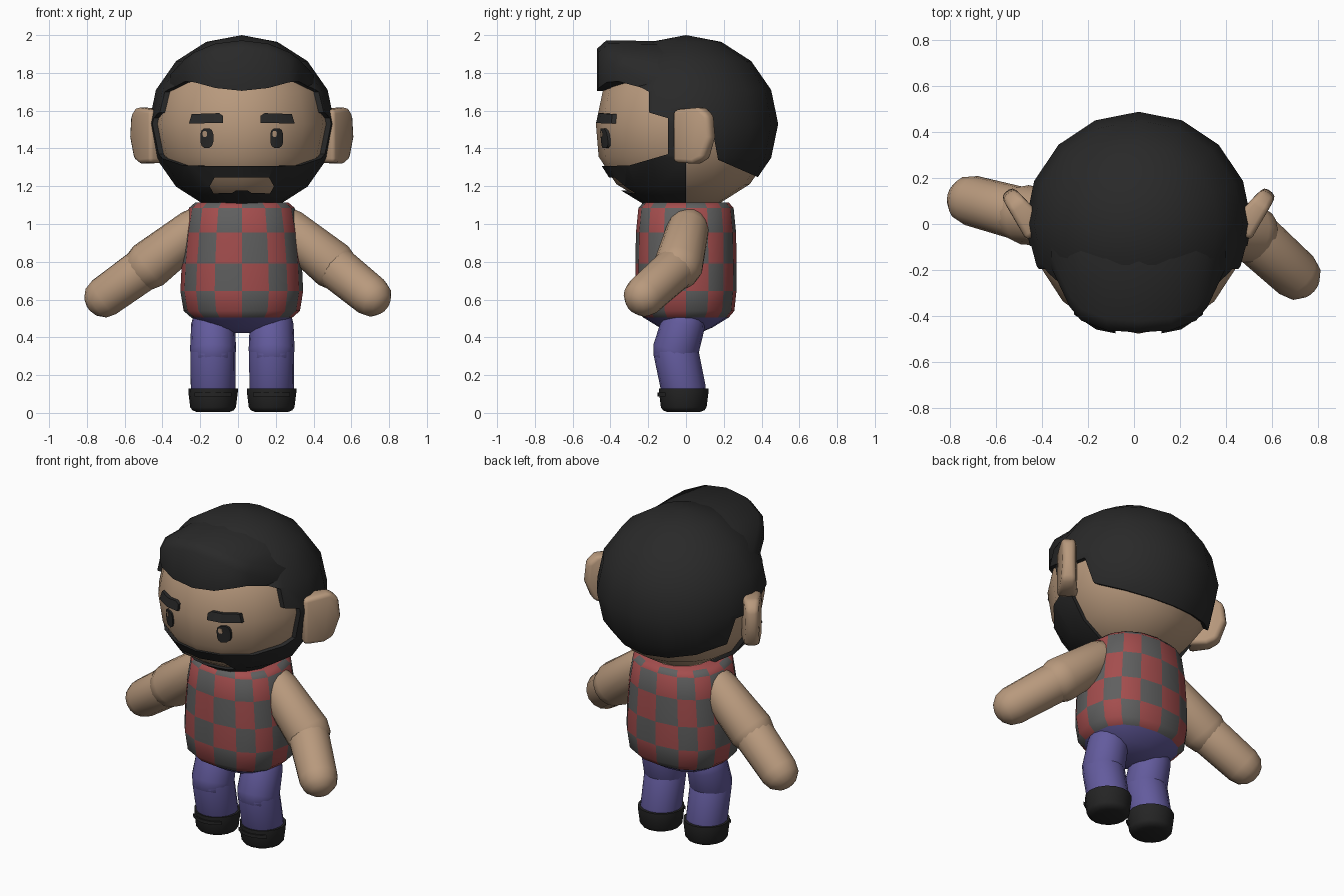
import bpy, bmesh, math
from mathutils import Vector, Matrix

if "Cube" in bpy.data.objects:
    bpy.data.objects.remove(bpy.data.objects["Cube"])

CX = 0.02                      # body centre line
HEAD = Vector((CX, 0, 1.53))


def material(name, r, g, b):
    m = bpy.data.materials.new(name)
    m.diffuse_color = (r, g, b, 1)
    m.use_nodes = True
    m.node_tree.nodes["Principled BSDF"].inputs["Base Color"].default_value = m.diffuse_color
    return m


SKIN = material("skin", 0.48, 0.32, 0.205)
HAIR = material("black_hair", 0.022, 0.022, 0.022)
RED = material("shirt_red", 0.37, 0.075, 0.075)
GREY = material("shirt_grey", 0.115, 0.115, 0.115)
BLUE = material("trouser_blue", 0.125, 0.105, 0.34)
SHOE = material("shoe_black", 0.018, 0.018, 0.018)


def finish(name, bm, *mats):
    bmesh.ops.recalc_face_normals(bm, faces=bm.faces)
    me = bpy.data.meshes.new(name)
    bm.to_mesh(me)
    bm.free()
    ob = bpy.data.objects.new(name, me)
    bpy.context.collection.objects.link(ob)
    for m in mats:
        me.materials.append(m)
    return ob


def loft(name, rings, *mats):
    """Skin a list of equal closed rings and cap both ends."""
    bm = bmesh.new()
    vs = [[bm.verts.new(p) for p in ring] for ring in rings]
    n = len(vs[0])
    for a, b in zip(vs, vs[1:]):
        for i in range(n):
            j = (i + 1) % n
            bm.faces.new((a[i], a[j], b[j], b[i]))
    bm.faces.new(vs[0][::-1])
    bm.faces.new(vs[-1])
    return finish(name, bm, *mats)


def ball(name, rx, ry, rz, mat):
    """Head-shaped ball with a fuller jaw at the front."""
    bm = bmesh.new()
    bmesh.ops.create_uvsphere(bm, u_segments=16, v_segments=8, radius=1)
    for v in bm.verts:
        if v.co.y < 0 and v.co.z < 0:
            v.co.y *= 1 - 0.13 * v.co.z
    bm.transform(Matrix.Translation(HEAD) @ Matrix.Diagonal((rx, ry, rz, 1)))
    return finish(name, bm, mat)


def bake(ob):
    dg = bpy.context.evaluated_depsgraph_get()
    me = bpy.data.meshes.new_from_object(ob.evaluated_get(dg))
    ob.modifiers.clear()
    ob.data = me


def cut(ob, cutter, op):
    cutter.hide_render = True
    mod = ob.modifiers.new("cut", 'BOOLEAN')
    mod.operation, mod.object, mod.solver = op, cutter, 'EXACT'
    bake(ob)
    bpy.data.objects.remove(cutter)


def front_prism(pts):
    """Outline in x, z running through the front half of the head."""
    return loft("cutter", [[(x, y, z) for x, z in pts] for y in (-0.7, -0.2)], HAIR)


def face_plate(name, pts, lift, mat):
    """Thin detail that follows the face surface."""
    ob = ball(name, 0.465 + lift, 0.477 + lift, 0.452 + lift, mat)
    cut(ob, front_prism(pts), 'INTERSECT')
    inner = ball("cutter", 0.458, 0.47, 0.445, mat)
    cut(ob, inner, 'DIFFERENCE')


def oval(x, z, rx, rz, n=12):
    pts = []
    for i in range(n):
        a = math.tau * (i + 0.5) / n
        c, s = math.cos(a), math.sin(a)
        pts.append((x + rx * math.copysign(abs(c) ** 0.7, c),
                    z + rz * math.copysign(abs(s) ** 0.7, s)))
    return pts


def limb(name, p0, p1, r0, r1, mat, n=16):
    """Capsule with slightly blunt ends."""
    p0, p1 = Vector(p0), Vector(p1)
    q = (p1 - p0).to_track_quat('Z', 'Y')
    length = (p1 - p0).length
    prof = [(r0 * math.cos(a), -r0 * math.sin(a))
            for a in map(math.radians, (80, 55, 28, 0))]
    prof += [(r1 * math.cos(a), length + 0.95 * r1 * math.sin(a))
             for a in map(math.radians, (0, 30, 57, 77))]
    rings = []
    for r, h in prof:
        rings.append([p0 + q @ Vector((r * math.cos(math.tau * i / n),
                                       r * math.sin(math.tau * i / n), h))
                      for i in range(n)])
    return loft(name, rings, mat)


# Head
ball("head", 0.465, 0.477, 0.452, SKIN)

# Hair and beard: one shell trimmed by a side outline, with a mouth opening
outline = [(-0.7, 1.715), (-0.47, 1.71), (-0.31, 1.76), (-0.195, 1.70),
           (-0.195, 1.59), (-0.095, 1.56), (-0.095, 1.37), (-0.30, 1.31),
           (-0.7, 1.30), (-0.7, 1.078), (0.0, 1.078), (0.0, 1.50), (0.14, 1.50),
           (0.17, 1.34), (0.41, 1.235), (0.7, 1.11), (0.7, 2.2), (-0.7, 2.2)]
hair = ball("hair_and_beard", 0.492, 0.488, 0.47, HAIR)
cut(hair, loft("cutter", [[(x, y, z) for y, z in outline] for x in (-0.8, 0.8)], HAIR),
    'INTERSECT')
half_mouth = [(0.03, 1.178), (0.05, 1.165), (0.15, 1.162), (0.17, 1.20), (0.145, 1.245)]
mouth = [(CX + x, z) for x, z in half_mouth] + [(CX - x, z) for x, z in half_mouth[::-1]]
cut(hair, front_prism(mouth), 'DIFFERENCE')

# Quiff: cross-sections from side to side, sinking into the hair at the back
half = [(0.38, -0.19, 1.71, 1.79), (0.30, -0.36, 1.755, 1.875),
        (0.25, -0.42, 1.75, 1.91), (0.14, -0.462, 1.72, 1.955)]
sections = [(-x, y, b, t) for x, y, b, t in half] + [(0, -0.472, 1.705, 1.972)] + half[::-1]
loft("quiff", [[(CX + x, y, b), (CX + x, y, t - 0.045), (CX + x, y + 0.05, t),
                (CX + x, -0.08, t - 0.004), (CX + x, -0.08, b)]
               for x, y, b, t in sections], HAIR)

# Ears, eyes, eyebrows
ear = [(-0.04, 1.325), (0.08, 1.32), (0.14, 1.345), (0.185, 1.46), (0.172, 1.575),
       (0.12, 1.618), (-0.04, 1.605)]
brow = [(0.10, 1.535), (0.10, 1.573), (0.12, 1.587), (0.265, 1.582), (0.28, 1.532)]
for side, label in ((-1, "right"), (1, "left")):
    rings = []
    for s in (-1, 1):
        ring = []
        for u, z in ear:
            t = s * (0.06 - 0.15 * max(u, 0))
            ring.append((CX + side * (0.462 + 0.60 * u + 0.80 * t), 0.8 * u - 0.60 * t - 0.005, z))
        rings.append(ring)
    ob = loft(label + "_ear", rings, SKIN)
    bev = ob.modifiers.new("soft", 'BEVEL')
    bev.width, bev.segments = 0.022, 2
    bake(ob)
    ex = CX + side * 0.185
    face_plate(label + "_eye", oval(ex, 1.455, 0.035, 0.053), 0.012, HAIR)
    face_plate(label + "_eye_glint", oval(ex - 0.011, 1.477, 0.012, 0.017, 8), 0.0155, SKIN)
    face_plate(label + "_eyebrow", [(CX + side * x, z) for x, z in brow], 0.02, HAIR)

# Torso: squarish rings, checked shirt above and blue seat below
body = [(0.422, 0.08, 0.07), (0.452, 0.18, 0.14), (0.505, 0.268, 0.226),
        (0.54, 0.308, 0.256), (0.645, 0.325, 0.267), (0.79, 0.318, 0.268),
        (0.955, 0.302, 0.265), (1.085, 0.28, 0.252), (1.115, 0.245, 0.225)]


def squarish(a):
    c, s = math.cos(a), math.sin(a)
    return (math.copysign(abs(c) ** 0.85, c), math.copysign(abs(s) ** 0.85, s))


rings = []
for z, rx, ry in body:
    unit = [squarish(math.tau * i / 16) for i in range(16)]
    rings.append([(CX + rx * c, ry * s, z) for c, s in unit])
torso = loft("torso", rings, RED, GREY, BLUE)
row_edges = (0.645, 0.79, 0.955, 1.085)
for f in torso.data.polygons:
    c = f.center
    if c.z < 0.505:
        f.material_index = 2
    elif len(f.vertices) == 4:
        row = sum(c.z > e for e in row_edges)
        col = f.index % 16
        f.material_index = (row + col + 1) % 2

# Arms
arms = {"left": ((0.27, 0.01, 0.972), (0.505, -0.04, 0.78), (0.705, -0.222, 0.618)),
        "right": ((-0.23, 0.01, 0.972), (-0.475, 0.04, 0.78), (-0.708, 0.102, 0.613))}
for label, (shoulder, elbow, hand) in arms.items():
    limb(label + "_upper_arm", shoulder, elbow, 0.112, 0.130, SKIN)
    limb(label + "_forearm", elbow, hand, 0.117, 0.110, SKIN)

# Legs and shoes
for x, label in ((-0.132, "right"), (0.178, "left")):
    limb(label + "_thigh", (x, -0.015, 0.47), (x, -0.055, 0.33), 0.116, 0.122, BLUE)
    limb(label + "_shin", (x, -0.055, 0.33), (x, -0.012, 0.12), 0.119, 0.118, BLUE)
    prof = [(0.004, 0.085), (0.014, 0.110), (0.03, 0.121), (0.11, 0.131), (0.13, 0.131),
            (0.13, 0.11)]
    loft(label + "_shoe",
         [[(x + r * math.cos(math.tau * i / 16), -0.012 + r * math.sin(math.tau * i / 16), z)
           for i in range(16)] for z, r in prof], SHOE)
    arc = [math.radians(a) for a in range(-135, -44, 15)]
    loft(label + "_shoe_strap",
         [[(x + 0.138 * math.cos(a), -0.012 + 0.138 * math.sin(a), z) for a in arc]
          for z in (0.088, 0.108)], SHOE)

# Smooth shading with sharp edges kept
for ob in bpy.context.scene.objects:
    ob.select_set(True)
    bpy.context.view_layer.objects.active = ob
bpy.ops.object.shade_smooth_by_angle(angle=math.radians(52))
